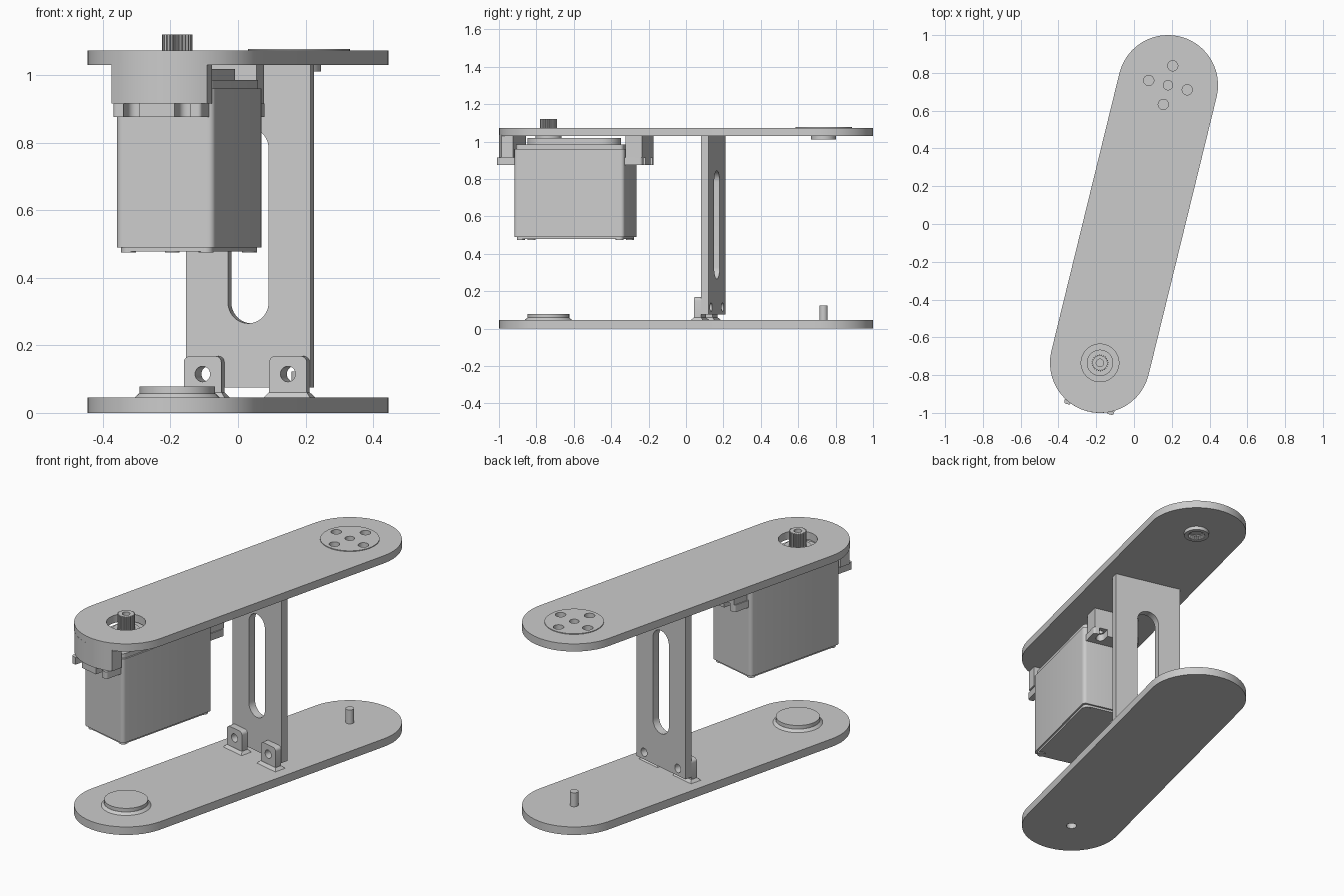
import bpy, bmesh, math
from mathutils import Matrix, Vector

if "Cube" in bpy.data.objects:
    bpy.data.objects.remove(bpy.data.objects["Cube"])

# One grey for the whole bracket
grey = bpy.data.materials.new("plain grey")
grey.use_nodes = True
GREY = (0.6, 0.6, 0.6, 1)
grey.diffuse_color = GREY
grey.node_tree.nodes["Principled BSDF"].inputs["Base Color"].default_value = GREY

PIVOT, RADIUS = 0.757, 0.265           # end centres and end radius of the arm
TURN = Matrix.Rotation(math.atan2(-0.18, 0.735), 4, "Z")
parts = []


def prism(name, outline, low, high, along="Z", taper=None, part=True):
    """Extrude an outline; along Y the outline is read as (x, z)."""
    bm = bmesh.new()
    top = taper or outline
    put = (lambda p, h: (p[0], p[1], h)) if along == "Z" else (lambda p, h: (p[0], h, p[1]))
    a = [bm.verts.new(put(p, low)) for p in outline]
    b = [bm.verts.new(put(p, high)) for p in top]
    bm.faces.new(a)
    bm.faces.new(b)
    for i in range(len(a)):
        j = (i + 1) % len(a)
        bm.faces.new((a[i], a[j], b[j], b[i]))
    bmesh.ops.recalc_face_normals(bm, faces=bm.faces)
    mesh = bpy.data.meshes.new(name)
    bm.to_mesh(mesh)
    bm.free()
    obj = bpy.data.objects.new(name, mesh)
    bpy.context.collection.objects.link(obj)
    mesh.materials.append(grey)
    if part:
        parts.append(obj)
    return obj


def circle(x, y, r, n=32):
    return [(x + r * math.cos(2 * math.pi * i / n), y + r * math.sin(2 * math.pi * i / n))
            for i in range(n)]


def capsule(x, low, high, r, n=24):
    """Slot outline whose end centres sit at low and high."""
    arc = [math.pi * i / n for i in range(n + 1)]
    return ([(x + r * math.cos(t), high + r * math.sin(t)) for t in arc]
            + [(x - r * math.cos(t), low - r * math.sin(t)) for t in arc])


def rect(x0, x1, y0, y1, r=0.0, n=5):
    """Rectangle with rounded corners."""
    if not r:
        return [(x0, y0), (x1, y0), (x1, y1), (x0, y1)]
    pts = []
    for k, (x, y) in enumerate([(x1 - r, y1 - r), (x0 + r, y1 - r), (x0 + r, y0 + r), (x1 - r, y0 + r)]):
        for i in range(n + 1):
            t = math.pi / 2 * (k + i / n)
            pts.append((x + r * math.cos(t), y + r * math.sin(t)))
    return pts


def cut(obj, *holes):
    """Cut each (outline, low, high, axis) hole out of a part."""
    for hole in holes:
        cutter = prism("cutter", *hole, part=False)
        mod = obj.modifiers.new("cut", "BOOLEAN")
        mod.operation, mod.solver, mod.object = "DIFFERENCE", "EXACT", cutter
        dg = bpy.context.evaluated_depsgraph_get()
        mesh = bpy.data.meshes.new_from_object(obj.evaluated_get(dg))
        obj.modifiers.clear()
        obj.data = mesh
        bpy.data.objects.remove(cutter)


# Lower plate with pivot pin, raised pad and blind pivot hole
arm = capsule(0, -PIVOT, PIVOT, RADIUS)
lower = prism("lower_plate", arm, 0, 0.045)
pad = prism("lower_pad", circle(0, -PIVOT, 0.112), 0.04, 0.078)
prism("pad_fillet", circle(0, -PIVOT, 0.128), 0.044, 0.058, taper=circle(0, -PIVOT, 0.113))
bore = (circle(0, -PIVOT, 0.027), -0.01, 0.06)
cut(lower, bore)
cut(pad, bore)
prism("pivot_pin", circle(0, PIVOT, 0.022), 0.04, 0.123)

# Screw tabs holding the strut
for side, x in (("right", -0.13), ("left", 0.13)):
    tab = prism(side + "_tab", rect(x - 0.057, x + 0.057, 0.02, 0.168, 0.018), 0.09, 0.128, "Y")
    cut(tab, (circle(x, 0.115, 0.023), 0.05, 0.2, "Y"))
    prism(side + "_tab_fillet", rect(x - 0.072, x + 0.072, 0.075, 0.143), 0.044, 0.06,
          taper=rect(x - 0.058, x + 0.058, 0.089, 0.129))

# Strut with long slot and screw holes
strut = prism("strut", rect(-0.19, 0.19, 0.075, 1.035), 0.128, 0.17, "Y")
cut(strut, (capsule(0, 0.327, 0.782, 0.062), 0.05, 0.3, "Y"),
    *[(circle(x, 0.115, 0.023), 0.05, 0.3, "Y") for x in (-0.13, 0.13)])

# Upper plate with motor shaft opening
upper = prism("upper_plate", arm, 1.03, 1.073)
cut(upper, (circle(0, -PIVOT, 0.1, 40), 0.95, 1.2),
    (circle(0, PIVOT, 0.14, 40), 1.04, 1.2), (circle(0, PIVOT, 0.04), 1.0, 1.2))

# Horn disc set into the plate, with its splined hub below
horn = prism("horn_disc", circle(0, PIVOT, 0.151, 48), 1.04, 1.077)
cut(horn, (circle(0, PIVOT, 0.025), 0.9, 1.2),
    *[(circle(0.105 * math.cos(t), PIVOT + 0.105 * math.sin(t), 0.027), 1.05, 1.2)
      for t in [math.pi * k / 2 for k in range(4)]])
hub = prism("horn_hub", circle(0, PIVOT, 0.066), 1.01, 1.042)


def spline(y, r, depth, teeth=24):
    return [((r - depth * (i // 2 % 2)) * math.cos(math.pi * i / (2 * teeth)),
             y + (r - depth * (i // 2 % 2)) * math.sin(math.pi * i / (2 * teeth)))
            for i in range(4 * teeth)]


cut(hub, (spline(PIVOT, 0.046, 0.005), 0.9, 1.035))

# Motor mount blocks hanging under the upper plate
half = math.asin(0.145 / RADIUS)
edge = [(RADIUS * math.sin(half * k / 8), -PIVOT - RADIUS * math.cos(half * k / 8)) for k in range(-8, 9)]
front_block = prism("front_mount", edge + [(0.145, -0.917), (-0.145, -0.917)], 0.915, 1.035)
rear_block = prism("rear_mount", rect(-0.13, 0.13, -0.3, -0.21), 0.915, 1.035)
for x in (-0.078, 0.078):
    cut(front_block, (circle(x, -0.955, 0.015), 0.9, 1.0))
    cut(rear_block, (circle(x, -0.25, 0.015), 0.9, 1.0))

# Motor case, lid, gear cover and underside cap
FRONT, BACK, WIDE = -0.912, -0.305, 0.15
prism("motor_case", rect(-WIDE, WIDE, FRONT, BACK, 0.02), 0.49, 0.96)
prism("motor_lid", rect(-0.142, 0.142, FRONT + 0.008, BACK - 0.008, 0.02), 0.96, 0.985)
prism("gear_cover", rect(-0.1, 0.1, -0.87, -0.36, 0.098, 10), 0.98, 1.018)
prism("motor_base", rect(-0.14, 0.14, FRONT + 0.01, BACK - 0.01, 0.03), 0.478, 0.492)

# Slotted motor ears and corner screws
ears = prism("motor_ears", rect(-0.135, 0.135, -1.01, -0.21, 0.012), 0.875, 0.915)
for x in (-0.078, 0.078):
    for y0, y1 in ((-1.1, -0.955), (-0.25, -0.1)):
        cut(ears, (capsule(x, y0, y1, 0.024, 10), 0.8, 1.0))
    for y in (FRONT + 0.032, BACK - 0.032):
        prism("case_screw", circle(math.copysign(0.118, x), y, 0.022, 20), 0.474, 0.5)

# Splined motor shaft on its collar
prism("shaft_collar", circle(0, -PIVOT, 0.07), 1.0, 1.035)
shaft = prism("motor_shaft", spline(-PIVOT, 0.045, 0.006), 1.0, 1.12)
cut(shaft, (circle(0, -PIVOT, 0.02), 1.06, 1.2))

# Swing the finished assembly and shade it
bpy.ops.object.select_all(action="DESELECT")
for obj in parts:
    obj.data.transform(TURN)
    obj.select_set(True)
bpy.context.view_layer.objects.active = parts[0]
bpy.ops.object.shade_smooth_by_angle(angle=math.radians(30))
